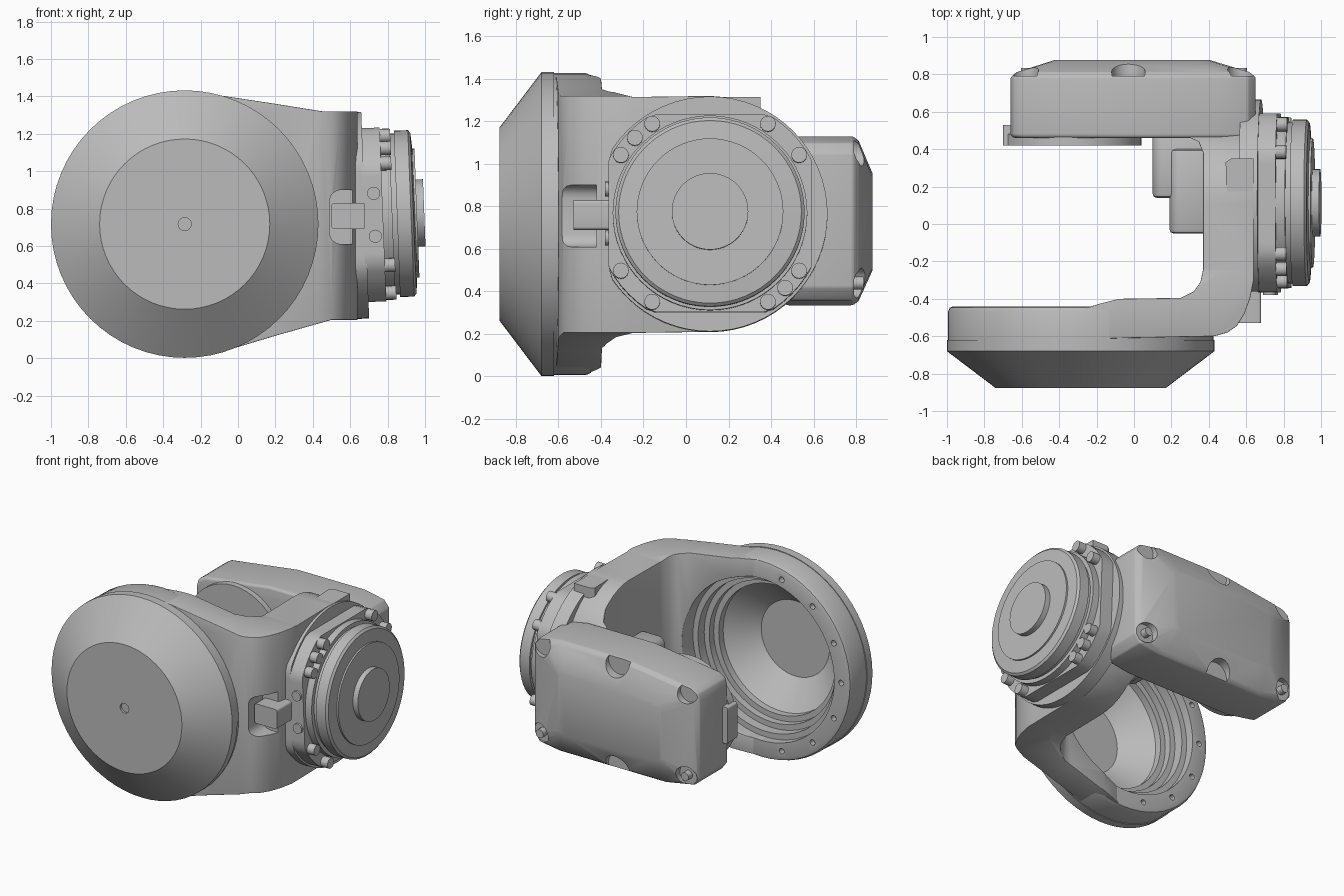
import bpy, bmesh, math
from mathutils import Vector, Matrix

if "Cube" in bpy.data.objects:
    bpy.data.objects.remove(bpy.data.objects["Cube"])

grey = bpy.data.materials.new("machine_grey")
grey.use_nodes = True
colour = (0.5, 0.5, 0.5, 1)
grey.diffuse_color = colour
grey.node_tree.nodes["Principled BSDF"].inputs["Base Color"].default_value = colour

AXES = {"x": (1, 2, 0), "y": (0, 2, 1), "z": (0, 1, 2)}
HUB = Vector((0, 0.113, 0.765))      # wrist axis
DRUM = Vector((-0.285, 0, 0.717))    # drum axis


def finish(name, bm):
    bmesh.ops.remove_doubles(bm, verts=bm.verts, dist=0.0005)
    bmesh.ops.recalc_face_normals(bm, faces=bm.faces)
    mesh = bpy.data.meshes.new(name)
    bm.to_mesh(mesh)
    bm.free()
    mesh.materials.append(grey)
    ob = bpy.data.objects.new(name, mesh)
    bpy.context.collection.objects.link(ob)
    return ob


def loft(name, sections, axis):
    """Skin matching outlines placed at successive depths along an axis."""
    bm = bmesh.new()
    i, j, k = AXES[axis]
    rings = []
    for depth, pts in sections:
        ring = []
        for u, v in pts:
            co = [0, 0, 0]
            co[i], co[j], co[k] = u, v, depth
            ring.append(bm.verts.new(co))
        rings.append(ring)
    for a, b in zip(rings, rings[1:]):
        for n in range(len(a)):
            m = (n + 1) % len(a)
            bm.faces.new((a[n], a[m], b[m], b[n]))
    bm.faces.new(rings[0])
    bm.faces.new(rings[-1])
    return finish(name, bm)


def prism(name, pts, axis, lo, hi):
    return loft(name, [(lo, pts), (hi, pts)], axis)


def lathe(name, profile, axis, centre, steps=64):
    """Spin (depth, radius) points around an axis."""
    bm = bmesh.new()
    along = Vector((1, 0, 0)) if axis == "x" else Vector((0, 1, 0))
    verts = [bm.verts.new(centre + along * d + Vector((0, 0, r))) for d, r in profile]
    edges = [bm.edges.new(p) for p in zip(verts, verts[1:])]
    bmesh.ops.spin(bm, geom=verts + edges, cent=centre, axis=along,
                   angle=math.tau, steps=steps, use_merge=True)
    return finish(name, bm)


def rod(name, axis, centre, r, lo, hi, steps=16):
    return lathe(name, [(lo, 0), (lo, r), (hi, r), (hi, 0)], axis, centre, steps)


def rounded(x0, x1, z0, z1, r, n=4):
    pts = []
    for q, (cx, cz) in enumerate([(x1 - r, z1 - r), (x0 + r, z1 - r), (x0 + r, z0 + r), (x1 - r, z0 + r)]):
        for s in range(n + 1):
            a = (q + s / n) * math.pi / 2
            pts.append((cx + r * math.cos(a), cz + r * math.sin(a)))
    return pts


def clipped_disc(r, left, right, half_height):
    """Circle outline around the wrist axis, cut by flats."""
    pts = []
    for n in range(64):
        a = math.tau * n / 64
        u = max(-left, min(right, r * math.cos(a)))
        v = max(-half_height, min(half_height, r * math.sin(a)))
        pts.append((HUB.y + u, HUB.z + v))
    return pts


def apply(ob, kind, **settings):
    mod = ob.modifiers.new(kind, kind)
    for key, value in settings.items():
        setattr(mod, key, value)
    bpy.context.view_layer.objects.active = ob
    bpy.ops.object.modifier_apply(modifier=mod.name)


def combine(ob, tool, operation="DIFFERENCE"):
    apply(ob, "BOOLEAN", object=tool, operation=operation, solver="EXACT")
    bpy.data.objects.remove(tool)


def soften(ob, width, segments=3):
    apply(ob, "BEVEL", width=width, segments=segments, limit_method="ANGLE", angle_limit=math.radians(32))


# Drum: conical cover and open ring with stepped bore
cover = lathe("drum_cover", [(-0.83, 0), (-0.83, 0.27), (-0.67, 0.46), (-0.62, 0.46), (-0.62, 0.715),
                             (-0.68, 0.715), (-0.877, 0.455), (-0.877, 0)], "y", DRUM)
combine(cover, rod("centre_hole", "y", DRUM, 0.035, -0.95, -0.86))
ring = lathe("drum_ring", [(-0.44, 0.58), (-0.50, 0.58), (-0.50, 0.54), (-0.57, 0.54), (-0.57, 0.50),
                           (-0.62, 0.50), (-0.62, 0.71), (-0.47, 0.71), (-0.447, 0.70), (-0.44, 0.68), (-0.44, 0.58)], "y", DRUM)
for n in range(9):
    a = math.radians(80 + n * 25)
    spot = DRUM + Vector((math.cos(a), 0, math.sin(a))) * 0.635
    combine(ring, rod("hole", "y", spot, 0.02, -0.48, -0.40, 12))

# Curved arm: plan outline trimmed by front and side outlines
plan = [(-0.29, -0.615), (0.43, -0.6), (0.5, -0.58), (0.55, -0.545), (0.59, -0.48), (0.62, -0.4), (0.64, -0.3),
        (0.64, 0.62), (0.6, 0.78), (0.3, 0.78), (0.3, 0.46), (0.345, 0.44), (0.37, 0.38),
        (0.37, -0.24), (0.355, -0.31), (0.32, -0.36), (0.25, -0.395), (-0.08, -0.40), (-0.18, -0.425), (-0.29, -0.46)]
front = [(-0.29, 1.42), (-0.13, 1.41), (0.2, 1.36), (0.45, 1.32), (0.7, 1.32),
         (0.7, 0.205), (0.5, 0.205), (0.2, 0.12), (-0.05, 0.045), (-0.29, 0.015)]
arc = [math.radians(-90 + 180 * n / 24) for n in range(25)]
side = [(HUB.y + 0.46 * math.cos(a), HUB.z + 0.555 * math.sin(a)) for a in arc]
side += [(-0.25, 1.315), (-0.33, 1.335), (-0.38, 1.37), (-0.4, 1.5), (-0.8, 1.5),
         (-0.8, -0.1), (-0.4, -0.1), (-0.38, 0.15), (-0.33, 0.185), (-0.25, 0.205)]
arm = prism("arm", plan, "z", -0.2, 1.6)
combine(arm, prism("trim", front, "y", -1, 1), "INTERSECT")
combine(arm, prism("trim", side, "x", -1, 1), "INTERSECT")
combine(arm, rod("bore", "y", DRUM, 0.58, -0.8, -0.3, 64))
soften(arm, 0.03)
combine(arm, prism("slot", rounded(0.49, 0.8, 0.61, 0.9, 0.06), "y", -0.8, -0.42))
prism("slot_web", rounded(0.5, 0.68, 0.69, 0.83, 0.015), "y", -0.53, -0.34)
prism("arm_pad", [(0.49, 0.33), (0.52, 0.35), (0.64, 0.35), (0.64, -0.1), (0.55, -0.11), (0.5, -0.05)], "z", 1.2, 1.315)

# Inner gearbox steps
for name, x0, y0, y1, z0, z1 in [("gearbox_rear", 0.1, 0.14, 0.5, 0.5, 0.87), ("gearbox_front", 0.19, -0.05, 0.4, 0.45, 0.9)]:
    box = prism(name, rounded(x0, 0.42, z0, z1, 0.06), "y", y0, y1)
    soften(box, 0.02, 2)

# Rear motor housing: outline drops toward the ends, back face raised, edges scooped
outer = [(0.65, 0.42), (0.65, 1.05), (0.61, 1.1), (0.45, 1.13), (-0.08, 1.13), (-0.6, 1.06),
         (-0.645, 1.03), (-0.66, 0.98), (-0.66, 0.43), (-0.62, 0.375), (-0.4, 0.335), (0.45, 0.335), (0.61, 0.36)]
inner = [(0.4, 0.53), (0.4, 0.91), (0.39, 0.94), (0.34, 0.955), (-0.08, 0.955), (-0.38, 0.92),
         (-0.41, 0.9), (-0.42, 0.87), (-0.42, 0.55), (-0.4, 0.52), (-0.3, 0.5), (0.34, 0.5), (0.38, 0.51)]


def shrink(pts, f):
    return [(x * f, 0.73 + (z - 0.73) * f) for x, z in pts]


housing = loft("motor_housing", [(0.46, shrink(outer, 0.975)), (0.475, outer), (0.785, outer),
                                 (0.812, shrink(outer, 0.95)), (0.878, inner)], "y")
soften(housing, 0.015, 2)
lower = [(-0.575, 0.44), (0.575, 0.44)]
scoops = [(-0.03, 1.1, 0.09), (-0.03, 0.36, 0.09), (-0.58, 1.03, 0.07), (0.57, 1.06, 0.07)]
for x, z, r in scoops + [(x, z, 0.07) for x, z in lower]:
    combine(housing, rod("scoop", "y", Vector((x, 0, z)), r, 0.79, 1.0, 24))
for x, z in lower:
    rod("housing_bolt", "y", Vector((x, 0, z)), 0.03, 0.77, 0.835)
rod("bearing_disc", "y", Vector((-0.33, 0, 0.717)), 0.37, 0.42, 0.48, 48)
prism("bearing_tab", rounded(-0.7, -0.6, 0.59, 0.85, 0.015), "y", 0.42, 0.53)

# Wrist, slightly tilted upward
wrist = [prism("wrist_plate", clipped_disc(0.553, 0.474, 1, 1), "x", 0.58, 0.68),
         prism("wrist_flange", clipped_disc(0.54, 0.478, 0.478, 0.465), "x", 0.67, 0.775)]
wrist.append(lathe("wrist_drive", [
    (0.76, 0), (0.76, 0.458), (0.825, 0.458), (0.825, 0.43), (0.85, 0.43), (0.85, 0.445), (0.925, 0.445),
    (0.938, 0.43), (0.945, 0.345), (0.957, 0.345), (0.957, 0.18), (0.996, 0.18), (0.996, 0)], "x", HUB))
for deg in (33, 57, 123, 135, 147, 213, 237, 303, 315, 327):
    a = math.radians(deg)
    spot = HUB + Vector((0, math.cos(a), math.sin(a))) * 0.5
    wrist.append(rod("wrist_bolt", "x", spot, 0.037, 0.75, 0.83))
for z in (0.65, 0.88):
    wrist.append(rod("side_plug", "y", Vector((0.73, 0, z)), 0.035, -0.38, -0.35))
pivot = Vector((0.68, HUB.y, HUB.z))
tilt = Matrix.Translation(pivot) @ Matrix.Rotation(math.radians(-2.2), 4, "Y") @ Matrix.Translation(-pivot)
for ob in wrist:
    ob.data.transform(tilt)

# Smooth curved surfaces, keep edges crisp
bpy.ops.object.select_all(action="DESELECT")
for ob in bpy.context.scene.objects:
    if ob.type == "MESH" and grey.name in ob.data.materials:
        ob.select_set(True)
        bpy.context.view_layer.objects.active = ob
bpy.ops.object.shade_smooth_by_angle(angle=math.radians(32))
